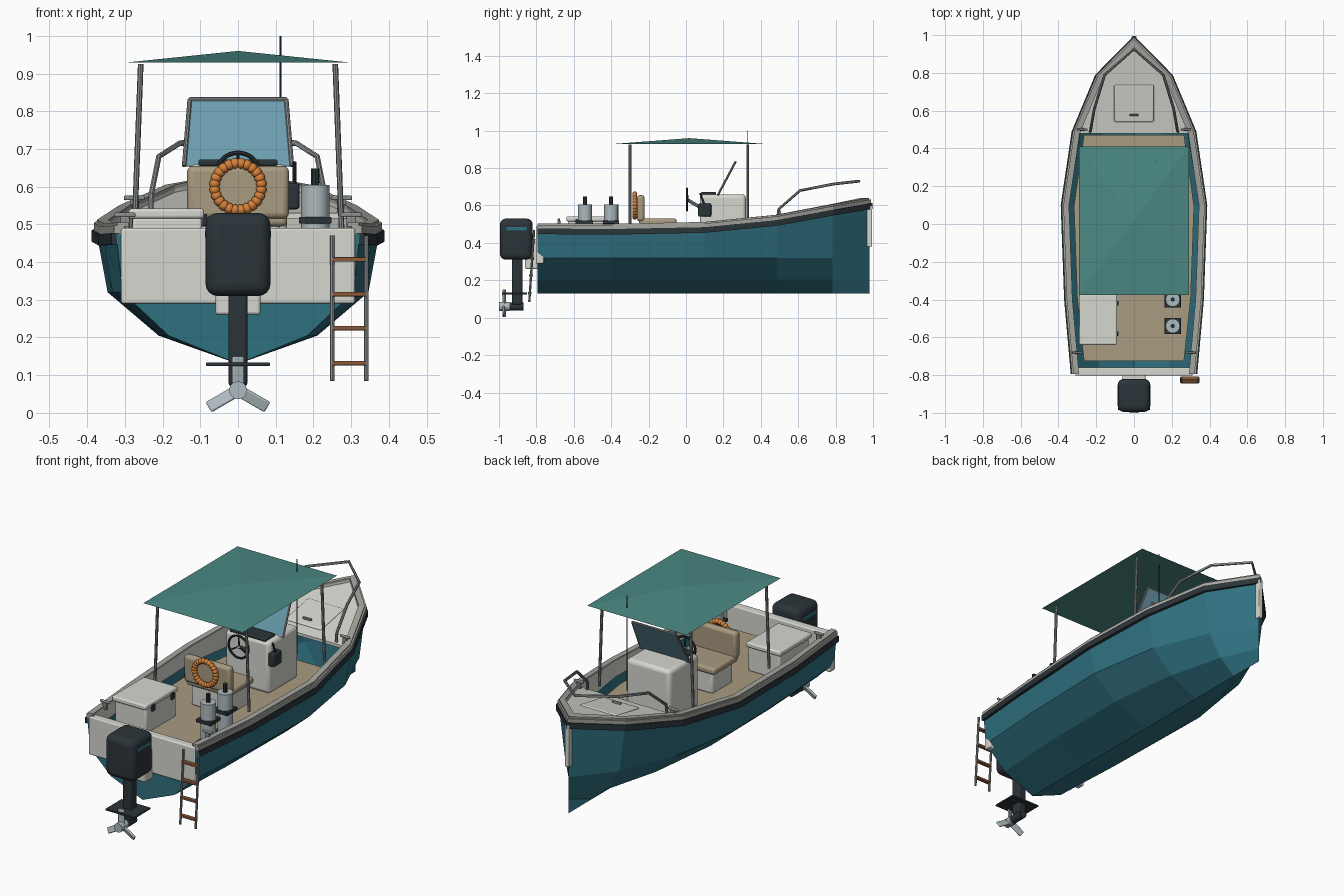
import bpy, bmesh, math
from mathutils import Vector, Matrix

if "Cube" in bpy.data.objects:
    bpy.data.objects.remove(bpy.data.objects["Cube"])

def mat(name, h):
    m = bpy.data.materials.new(name)
    c = [int(h[i:i + 2], 16) / 255 for i in (0, 2, 4)]
    m.diffuse_color = [((v + .055) / 1.055) ** 2.4 if v > .04 else v / 12.9 for v in c] + [1]
    m.use_nodes = True
    m.node_tree.nodes["Principled BSDF"].inputs["Base Color"].default_value = m.diffuse_color
    return m

TEAL, WHITE, DARK = mat("teal", "2F7080"), mat("white", "D6D7D0"), mat("dark", "2B3439")
TAN, METAL, ORANGE = mat("tan", "A89B80"), mat("metal", "8A8F90"), mat("orange", "D8823A")
CANVAS, GLASS, WOOD = mat("canvas", "4B8984"), mat("glass", "6B9CAD"), mat("wood", "8A5A3A")
CAP, STEEL = mat("cap", "A5A69F"), mat("steel", "AEBBBF")

def make(name, verts, faces, m, mirror=False):
    me = bpy.data.meshes.new(name)
    me.from_pydata(verts, [], faces)
    bm = bmesh.new(); bm.from_mesh(me)
    bmesh.ops.remove_doubles(bm, verts=bm.verts, dist=1e-5)
    bmesh.ops.recalc_face_normals(bm, faces=bm.faces)
    bm.to_mesh(me); bm.free()
    o = bpy.data.objects.new(name, me)
    bpy.context.collection.objects.link(o)
    me.materials.append(m)
    if mirror:
        o.modifiers.new("mirror", 'MIRROR')
    return o

def loft(name, secs, m, closed=False):
    """Skin between equal-length sections, mirrored across x = 0."""
    n = len(secs[0]); k = n if closed else n - 1
    f = [(a * n + i, a * n + (i + 1) % n, (a + 1) * n + (i + 1) % n, (a + 1) * n + i)
         for a in range(len(secs) - 1) for i in range(k)]
    if closed:
        f.append(tuple(range(n)))
    return make(name, [p for s in secs for p in s], f, m, True)

def smooth(o):
    bpy.ops.object.select_all(action='DESELECT')
    o.select_set(True); bpy.context.view_layer.objects.active = o
    bpy.ops.object.shade_smooth_by_angle(angle=math.radians(40))
    return o

def box(name, x, y, z, m, bevel=0, rot=(0, 0, 0), seg=3):
    """Box from (min, max) ranges."""
    bpy.ops.mesh.primitive_cube_add(size=1, location=[(a + b) / 2 for a, b in (x, y, z)], rotation=rot)
    o = bpy.context.object; o.name = name
    o.data.transform(Matrix.Diagonal([b - a for a, b in (x, y, z)] + [1]))
    o.data.materials.append(m)
    if bevel:
        b = o.modifiers.new("bevel", 'BEVEL'); b.width = bevel; b.segments = seg
        smooth(o)
    return o

def tube(name, pts, r, m, sides=10):
    """Round bar through points."""
    cu = bpy.data.curves.new(name, 'CURVE'); cu.dimensions = '3D'
    s = cu.splines.new('POLY'); s.points.add(len(pts) - 1)
    for p, q in zip(s.points, pts):
        p.co = (*q, 1)
    cu.bevel_depth = r; cu.bevel_resolution = sides // 4; cu.use_fill_caps = True
    o = bpy.data.objects.new(name, cu); bpy.context.collection.objects.link(o)
    cu.materials.append(m)
    bpy.ops.object.select_all(action='DESELECT')
    o.select_set(True); bpy.context.view_layer.objects.active = o
    bpy.ops.object.convert(target='MESH')
    return smooth(bpy.context.object)

# sheer outline: half width, y, top height
OUT = [(.335, -.795), (.37, -.4), (.388, .1), (.33, .49), (.205, .79), (.012, .985)]
SHEER = [.505, .502, .512, .55, .605, .64]

def inset(d):
    """Plan outline moved inward by d, ending on the centre line."""
    nrm = []
    for (x0, y0), (x1, y1) in zip(OUT, OUT[1:]):
        nrm.append(Vector((y1 - y0, x0 - x1)).normalized())
    res = [(OUT[0][0] - d / nrm[0].x, OUT[0][1])]
    for i in range(1, 5):
        b = (nrm[i - 1] + nrm[i]).normalized()
        p = Vector(OUT[i]) - b * (d / b.dot(nrm[i]))
        res.append((p.x, p.y))
    n = nrm[-1]
    res.append((0, (n.dot(Vector(OUT[5])) - d) / n.y))
    return res

# hull shell: keel, lower chine, upper chine, sheer
CH = [(.57, .95), (.57, .93), (.56, .92), (.52, .89), (.45, .82), (0, 0)]
hull = []
for (x, y), (a, b), z in zip(inset(.012), CH, SHEER):
    hull.append([(0, y, .13), (x * a, y, .205), (x * b, y, .32), (x, y, z - .03)])
loft("hull", hull, TEAL)
make("hull_stern", hull[0] + [(0, hull[0][0][1], .475)], [(0, 1, 2, 3, 4)], TEAL, True)

def rail(name, d0, d1, z0, z1, m):
    loft(name, [[(*p, z + z0), (*q, z + z0), (*q, z + z1), (*p, z + z1)]
                for p, q, z in zip(inset(d0), inset(d1), SHEER)], m, True)

rail("rub_rail", 0, .02, -.058, -.028, DARK)
rail("gunwale_cap", .006, .034, -.03, -.008, CAP)
rail("gunwale_trim", .014, .044, -.01, 0, CAP)
loft("inner_liner", [[(*p, .42), (*p, z - .01)] for p, z in zip(inset(.044), SHEER)], WHITE)

# floor and foredeck
fl = inset(.07)[:3] + [(.265, .47)]
fl[0] = (fl[0][0], -.725)
loft("floor", [[(0, y, .37), (x, y, .37), (x, y, .39), (0, y, .39)] for x, y in fl], TAN, True)
loft("foredeck", [[(0, y, z - .035), (x, y, z - .035), (x, y, z - .02), (0, y, z - .02)]
                  for (x, y), z in zip(inset(.042)[3:], SHEER[3:])], WHITE, True)
tilt = (math.radians(10), 0, 0)
box("deck_hatch", (-.105, .105), (.54, .74), (.545, .567), WHITE, .006, tilt)
box("hatch_handle", (-.025, .025), (.573, .583), (.555, .568), METAL, .003, tilt)
box("stem_plate", (-.012, .012), (.965, .995), (.38, .6), WHITE, .004)

# transom
box("transom", (-.31, .31), (-.803, -.76), (.29, .49), WHITE, .006)
box("motor_bracket", (-.06, .06), (-.86, -.79), (.26, .42), WHITE, .008)

# outboard motor
box("motor_cowl", (-.086, .086), (-.995, -.82), (.31, .53), DARK, .032, seg=4)
for s in (-1, 1):
    box("cowl_stripe", (s * .082 - .006, s * .082 + .006), (-.965, -.85), (.465, .485), TEAL, .003)
box("motor_leg", (-.025, .025), (-.93, -.875), (.07, .33), DARK, .01)
box("cavitation_plate", (-.085, .085), (-.985, -.85), (.124, .134), DARK, .003)
tube("propeller_shaft", [(0, -.95, .06), (0, -.87, .06)], .022, DARK, 16)
tube("propeller_hub", [(0, -1, .06), (0, -.945, .06)], .024, STEEL, 16)
for k in range(3):
    b = box("propeller_blade", (-.016, .016), (-.005, .005), (.01, .09), STEEL, .004)
    b.data.transform(Matrix.Translation((0, 0, .05)))
    b.data.transform(Matrix.Rotation(.35, 4, 'Z'))
    b.matrix_world = Matrix.Translation((0, -.972, .06)) @ Matrix.Rotation(k * math.tau / 3, 4, 'Y')

# boarding ladder
for x in (.25, .34):
    tube("ladder_rail", [(x, -.838, .085), (x, -.812, .47)], .006, METAL)
for z in (.132, .225, .315, .407):
    y = -.838 + (z - .085) * .0675
    box("ladder_rung", (.25, .34), (y - .01, y + .01), (z - .006, z + .006), WOOD, .002)

# canopy and its poles
cx, y0, y1, zc = .29, -.375, .41, .93
make("canopy", [(-cx, y0, zc), (cx, y0, zc), (cx, y1, zc), (-cx, y1, zc), (0, .018, .96), (0, .018, .955)],
     [(0, 1, 4), (1, 2, 4), (2, 3, 4), (3, 0, 4), (1, 0, 5), (2, 1, 5), (3, 2, 5), (0, 3, 5)], CANVAS)
for s in (-1, 1):
    for y in (-.3, .33):
        tube("canopy_pole", [(s * .275, y, .48), (s * .258, y, .925)], .0075, METAL)

# steering console
box("console", (-.13, .13), (.075, .32), (.385, .66), WHITE, .02)
box("dash_panel", (-.105, .105), (.08, .16), (.655, .672), DARK, .005)
for s in (-1, 1):
    tube("windshield_post", [(s * .143, .17, .655), (s * .128, .264, .832)], .006, METAL)
tube("windshield_top", [(-.128, .264, .832), (.128, .264, .832)], .006, METAL)
make("windshield_glass", [(-.14, .17, .655), (.14, .17, .655), (.126, .264, .832), (-.126, .264, .832)],
     [(0, 1, 2, 3)], GLASS).modifiers.new("thick", 'SOLIDIFY').thickness = .004
bpy.ops.mesh.primitive_torus_add(location=(0, .005, .632), rotation=(math.pi / 2, 0, 0), major_radius=.058,
                                 minor_radius=.006, major_segments=32, minor_segments=8)
w = bpy.context.object; w.name = "steering_wheel"; w.data.materials.append(DARK); smooth(w)
for k in range(3):
    a = math.pi / 2 + k * math.tau / 3
    tube("wheel_spoke", [(0, .01, .632), (.058 * math.cos(a), .005, .632 + .058 * math.sin(a))], .004, DARK)
tube("steering_column", [(0, .005, .632), (0, .085, .585)], .009, METAL)
box("throttle_box", (.128, .163), (.065, .135), (.54, .61), DARK, .008)
tube("throttle_lever", [(.15, .1, .6), (.15, .075, .665)], .005, DARK)
tube("antenna", [(.113, .33, .5), (.113, .33, 1)], .0025, DARK)

# helm seat and lifebuoy
box("seat_base", (-.11, .11), (-.235, -.065), (.385, .505), WHITE, .012)
box("seat_cushion", (-.13, .13), (-.25, -.05), (.495, .53), TAN, .012)
box("seat_back", (-.135, .135), (-.262, -.222), (.515, .655), TAN, .015)
bpy.ops.mesh.primitive_torus_add(location=(0, -.274, .6), rotation=(math.pi / 2, 0, 0), major_radius=.062,
                                 minor_radius=.014, major_segments=96, minor_segments=10)
o = bpy.context.object; o.name = "lifebuoy"; o.data.materials.append(ORANGE)
for i, v in enumerate(o.data.vertices):
    if (i // 10) % 4 == 0:
        c = Vector((v.co.x, v.co.y, 0)).normalized() * .062
        v.co = c + (v.co - c) * .78
smooth(o)

# cooler box in the stern
box("cooler_body", (-.28, -.095), (-.63, -.38), (.385, .52), WHITE, .01)
box("cooler_lid", (-.29, -.09), (-.64, -.37), (.515, .542), WHITE, .008)
for y in (-.58, -.42):
    box("cooler_latch", (-.094, -.082), (y - .012, y + .012), (.495, .528), DARK, .003)

# air tanks with brackets
for y in (-.54, -.4):
    tube("tank", [(.205, y, .385), (.205, y, .605)], .038, STEEL, 24)
    tube("tank_valve", [(.205, y, .6), (.205, y, .648)], .011, DARK)
    box("tank_bracket", (.162, .248), (y - .043, y + .043), (.502, .52), DARK, .003)
    box("tank_foot", (.162, .248), (y - .043, y + .043), (.388, .404), DARK, .003)

# bow rail and cleats
right = [(.232, .49, .535), (.23, .495, .58), (.21, .61, .68), (.155, .79, .715)]
tube("bow_rail", right + [(0, .925, .73)] + [(-x, y, z) for x, y, z in reversed(right)], .0075, METAL)
for s in (-1, 1):
    for x, y, z in ((.3, -.68, .505), (.275, .5, .55)):
        box("cleat_bar", (s * x - .028, s * x + .028), (y - .006, y + .006), (z + .014, z + .026), METAL, .004)
        box("cleat_base", (s * x - .012, s * x + .012), (y - .008, y + .008), (z - .02, z + .016), METAL, .003)
